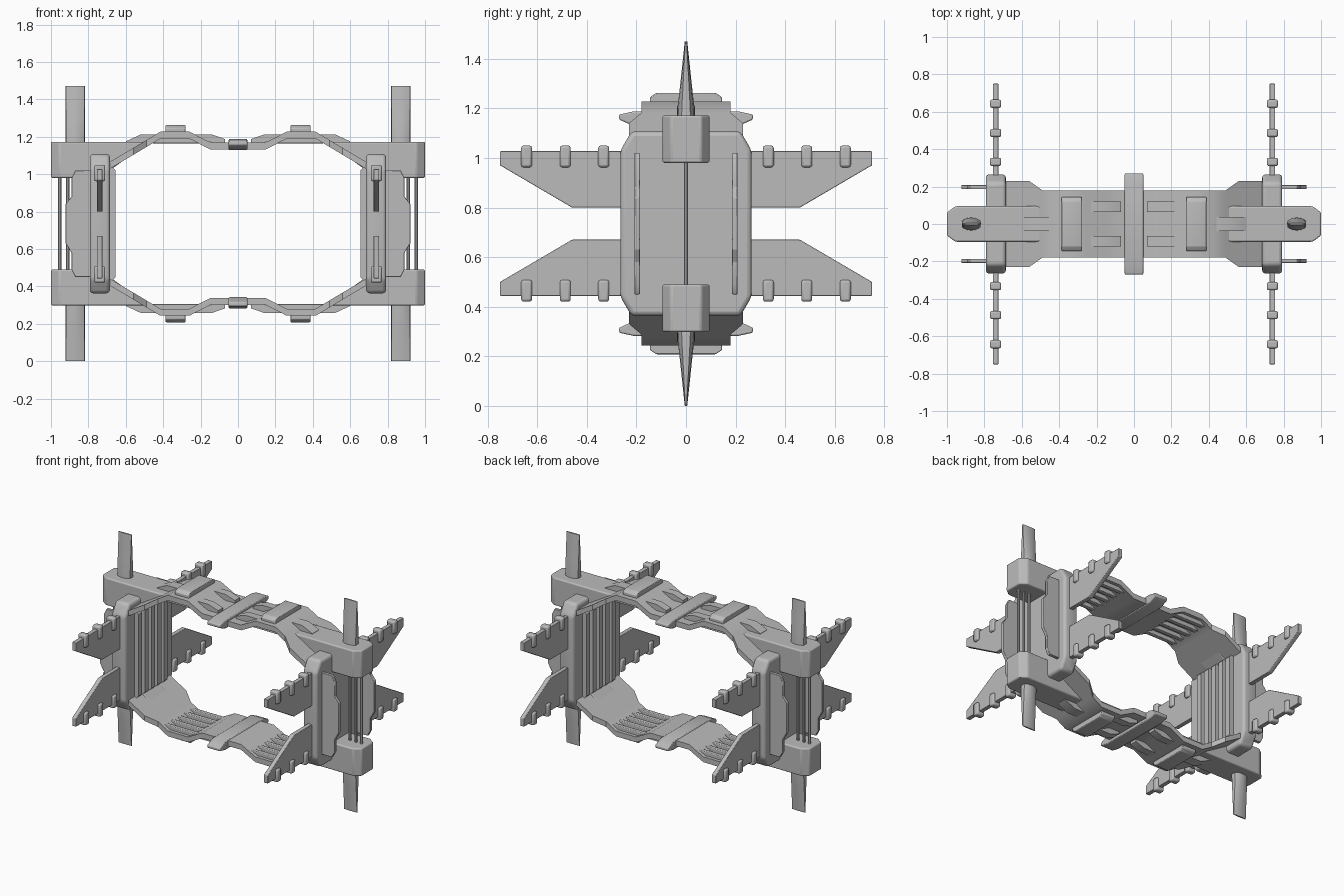
import bpy, bmesh, math
from mathutils import Vector

if "Cube" in bpy.data.objects:
    bpy.data.objects.remove(bpy.data.objects["Cube"])

MID = 0.735  # height of the horizontal symmetry plane

grey = bpy.data.materials.new("hull grey")
grey.use_nodes = True
COL = (0.5, 0.5, 0.5, 1)
grey.diffuse_color = COL
grey.node_tree.nodes["Principled BSDF"].inputs["Base Color"].default_value = COL


def finish(name, bm, mirror, bevel=0.0, segments=2):
    """Turn a bmesh into an object mirrored about the model's centre."""
    for v in bm.verts:
        v.co.z -= MID
    bmesh.ops.recalc_face_normals(bm, faces=bm.faces)
    me = bpy.data.meshes.new(name)
    bm.to_mesh(me)
    bm.free()
    me.materials.append(grey)
    ob = bpy.data.objects.new(name, me)
    bpy.context.collection.objects.link(ob)
    ob.location.z = MID
    if bevel:
        b = ob.modifiers.new("bevel", "BEVEL")
        b.width, b.segments = bevel, segments
        b.limit_method, b.angle_limit = "ANGLE", math.radians(30)
    m = ob.modifiers.new("mirror", "MIRROR")
    m.use_axis = ["x" in mirror, "y" in mirror, "z" in mirror]
    m.use_mirror_merge = False
    bpy.ops.object.select_all(action="DESELECT")
    bpy.context.view_layer.objects.active = ob
    ob.select_set(True)
    bpy.ops.object.shade_smooth_by_angle(angle=math.radians(35))
    return ob


def prism(bm, axis, profile, lo, hi):
    """Extrude a profile along an axis; profile gives the other two coordinates in order."""
    def place(p, t):
        c = list(p)
        c.insert("xyz".index(axis), t)
        return bm.verts.new(c)
    rings = [[place(p, t) for p in profile] for t in (lo, hi)]
    bm.faces.new(rings[0])
    bm.faces.new(rings[1][::-1])
    n = len(profile)
    for i in range(n):
        j = (i + 1) % n
        bm.faces.new((rings[0][i], rings[0][j], rings[1][j], rings[1][i]))
    return rings


def part(name, axis, profile, spans, mirror, bevel=0.0, segments=2):
    bm = bmesh.new()
    for lo, hi in spans:
        prism(bm, axis, profile, lo, hi)
    return finish(name, bm, mirror, bevel, segments)


def rect(a0, a1, b0, b1):
    return [(a0, b0), (a1, b0), (a1, b1), (a0, b1)]


def around(centres, half):
    return [(c - half, c + half) for c in centres]


# Arched band: x, underside height, half width
bm = bmesh.new()
rings = []
for x, z, w in [(0, 1.133, .18), (.15, 1.133, .18), (.26, 1.19, .18), (.415, 1.19, .18),
                (.49, 1.145, .18), (.56, 1.103, .23), (.72, 1.008, .23)]:
    rings.append([bm.verts.new((x, y, h)) for y, h in
                  ((-w, z), (w, z), (w, z + .037), (-w, z + .037))])
for a, b in zip(rings, rings[1:]):
    for i in range(4):
        j = (i + 1) % 4
        bm.faces.new((a[i], a[j], b[j], b[i]))
bm.faces.new(rings[-1])
finish("arch_band", bm, "xz")

# Central clamp across the band
part("band_clamp", "x",
     [(-.27, 1.155), (-.21, 1.128), (.21, 1.128), (.27, 1.155),
      (.27, 1.175), (.21, 1.188), (-.21, 1.188), (-.27, 1.175)], [(-.05, .05)], "z", .006)

# Raised cap and wedge panels on the band
part("band_cap", "x",
     [(-.145, 1.2), (.145, 1.2), (.145, 1.245), (.12, 1.262), (-.12, 1.262), (-.145, 1.245)],
     [(.28, .387)], "xz", .004)
part("inner_panels", "y", [(.07, 1.15), (.25, 1.2), (.25, 1.212), (.14, 1.212), (.07, 1.188)],
     [(.065, .12)], "xyz")
part("outer_panel", "y", [(.42, 1.19), (.58, 1.11), (.6, 1.175), (.52, 1.212), (.42, 1.212)],
     [(-.037, .037)], "xz")

# Rib bars bridging the recess under the band, and slats on the tower's inner face
rib_rows = [-.14, -.07, 0, .07, .14]
part("band_ribs", "y", [(.18, 1.165), (.46, 1.165), (.42, 1.2), (.25, 1.2)],
     around(rib_rows, .017), "xz", .005)
part("tower_slats", "y", [(.655, MID), (.7, MID), (.7, 1.05), (.685, 1.05), (.655, 1.02)],
     around(rib_rows, .02), "xz")

# Side towers
part("side_tower", "x",
     [(-.265, MID - .295), (-.22, .363), (.22, .363), (.265, MID - .295),
      (.265, MID + .295), (.22, 1.107), (-.22, 1.107), (-.265, MID + .295)],
     [(.685, .792)], "x", .018, 3)

# Notched fins on the tower's outer face
part("tower_fin", "y",
     [(.77, .45), (.87, .45), (.89, .49), (.89, .58), (.922, .63), (.922, .84),
      (.89, .88), (.89, .98), (.87, 1.02), (.77, 1.02)], around([.197], .011), "xy", .003)

# Beams ending in pods, with tapered outer ends
bm = bmesh.new()
prism(bm, "y", [(.5, 1.155), (.74, .98), (.955, .98), (.955, 1.172), (.5, 1.172)], -.095, .095)
end = [f for f in bm.faces if all(v.co.x > .95 for v in f.verts)]
tip = bmesh.ops.extrude_face_region(bm, geom=end)["geom"]
bmesh.ops.delete(bm, geom=end, context="FACES_ONLY")
for v in tip:
    if isinstance(v, bmesh.types.BMVert):
        v.co.x = 1.0
        v.co.y *= .65
finish("beam_pod", bm, "xz", .012, 3)

# Upright blades
bm = bmesh.new()
rings = []
for z, half in [(1.1, .036), (1.2, .034), (1.3, .023), (1.47, .005)]:
    rings.append([bm.verts.new((.87 + math.cos(a) * .051, math.sin(a) * half, z))
                  for a in (i * math.pi / 6 for i in range(12))])
for a, b in zip(rings, rings[1:]):
    for i in range(12):
        j = (i + 1) % 12
        bm.faces.new((a[i], a[j], b[j], b[i]))
bm.faces.new(rings[-1])
# square off the edges of the blade towards a broad section
for v in bm.verts:
    side = v.co.x - .87
    v.co.x = .87 + math.copysign(min(.051, abs(side) * 1.12), side)
finish("blade", bm, "xz")

# Thin rods joining the upper and lower pods
bm = bmesh.new()
for x in (.865, .91, .953):
    for f in [bmesh.ops.create_cone(bm, cap_ends=True, segments=8, radius1=.009,
                                    radius2=.009, depth=.56)]:
        bmesh.ops.translate(bm, verts=f["verts"], vec=Vector((x, 0, MID)))
finish("pod_rods", bm, "x")

# Wings and the cuffs along their straight edges
part("wing", "x", [(.25, .8), (.46, .8), (.75, .97), (.75, 1.027), (.25, 1.027)],
     around([.74], .015), "xyz", .003)
part("wing_cuffs", "y", rect(.71, .77, .962, 1.05), around([.332, .487, .643], .022), "xyz", .01)
